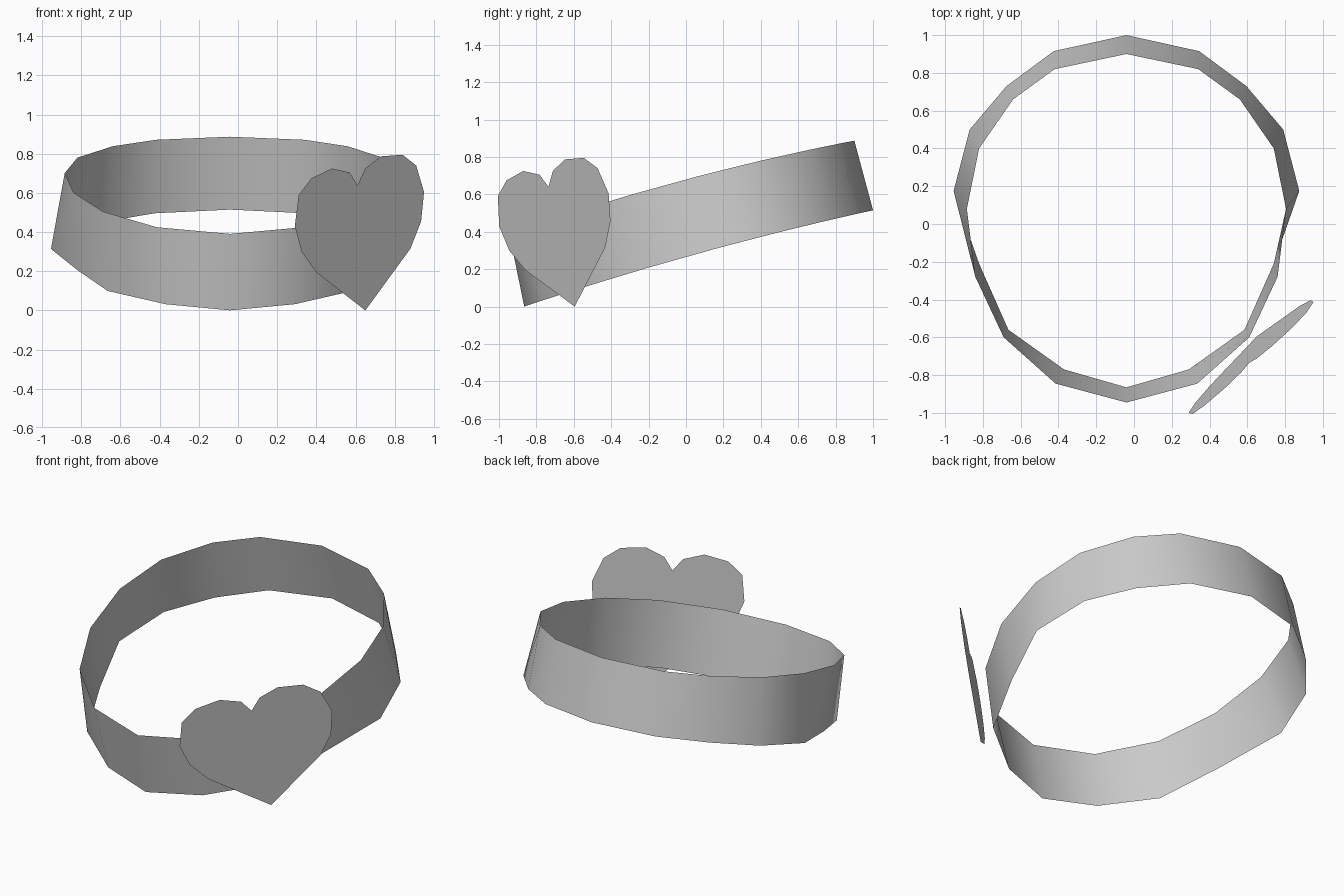
import bpy
import bmesh
import math

if "Cube" in bpy.data.objects:
    bpy.data.objects.remove(bpy.data.objects["Cube"], do_unlink=True)


def make_material(name, value):
    material = bpy.data.materials.new(name)
    material.use_nodes = True
    colour = (value, value, value, 1)
    material.diffuse_color = colour
    material.node_tree.nodes["Principled BSDF"].inputs["Base Color"].default_value = colour
    return material


def make_object(name, bm, material):
    mesh = bpy.data.meshes.new(name)
    bm.to_mesh(mesh)
    bm.free()
    mesh.materials.append(material)
    obj = bpy.data.objects.new(name, mesh)
    bpy.context.collection.objects.link(obj)
    return obj


def mirrored_ring(bm, half, height, centre_x):
    """Closed loop from half a rim outline (offset, y), with z set by a height rule."""
    other_half = [(-x, y) for x, y in half[-2:0:-1]]
    return [bm.verts.new((centre_x + x, y, height(y))) for x, y in half + other_half]


grey = make_material("plain grey", 0.6)

# Tilted band: one thin sheet between a lower and an upper rim
BAND_X = -0.04
lower_half = [(0, 1), (0.385, 0.915), (0.635, 0.73), (0.83, 0.5), (0.915, 0.175),
              (0.78, -0.21), (0.625, -0.56), (0.33, -0.77), (0, -0.865)]
upper_half = [(0, 0.9), (0.38, 0.82), (0.6, 0.66), (0.78, 0.4), (0.845, 0.08),
              (0.8, -0.28), (0.65, -0.6), (0.375, -0.845), (0, -0.945)]


def lower_height(y):
    return 0.266 + 0.28 * y - 0.031 * y * y


def upper_height(y):
    return 0.68 + 0.267 * y - 0.041 * y * y


bm = bmesh.new()
lower = mirrored_ring(bm, lower_half, lower_height, BAND_X)
upper = mirrored_ring(bm, upper_half, upper_height, BAND_X)
count = len(lower)
for i in range(count):
    j = (i + 1) % count
    bm.faces.new((lower[j], lower[i], upper[i], upper[j]))
band = make_object("band", bm, grey)

bpy.ops.object.select_all(action="DESELECT")
band.select_set(True)
bpy.context.view_layer.objects.active = band
bpy.ops.object.shade_smooth_by_angle(angle=math.radians(60))

# Flat heart plate, leaning on a plane beside the band
heart_outline = [(0.65, 0), (0.88, 0.315), (0.935, 0.455), (0.95, 0.605), (0.91, 0.74),
                 (0.84, 0.795), (0.73, 0.787), (0.65, 0.725), (0.61, 0.64), (0.57, 0.705),
                 (0.48, 0.725), (0.375, 0.675), (0.31, 0.59), (0.29, 0.43),
                 (0.325, 0.3), (0.4, 0.195)]


def heart_depth(x, z):
    return -1.199 + 0.929 * x - 0.161 * z


bm = bmesh.new()
bm.faces.new([bm.verts.new((x, heart_depth(x, z), z)) for x, z in heart_outline])
bmesh.ops.triangulate(bm, faces=bm.faces[:])
make_object("heart", bm, grey)
